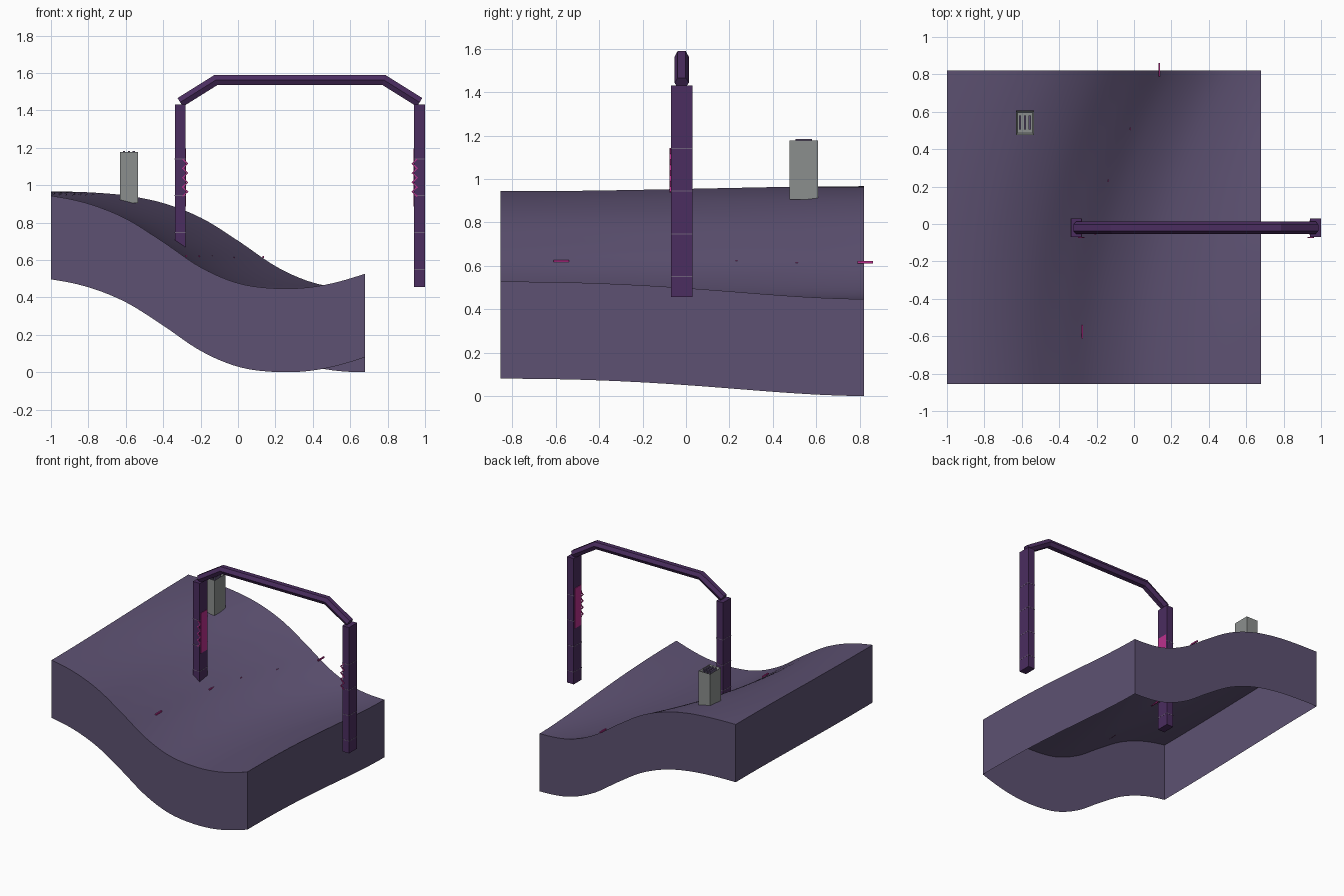
import bpy, bmesh, math
from mathutils import Vector, Matrix

if "Cube" in bpy.data.objects:
    bpy.data.objects.remove(bpy.data.objects["Cube"])


def material(name, rgb):
    m = bpy.data.materials.new(name)
    m.use_nodes = True
    m.diffuse_color = (*rgb, 1)
    bsdf = next(n for n in m.node_tree.nodes if n.type == "BSDF_PRINCIPLED")
    bsdf.inputs["Base Color"].default_value = (*rgb, 1)
    return m


DUSK = material("dusky purple", (0.11, 0.083, 0.168))
FRAME = material("deep violet", (0.07, 0.026, 0.115))
GREY = material("stone grey", (0.26, 0.275, 0.27))
PINK = material("magenta", (0.50, 0.03, 0.27))
BAND = material("band grey purple", (0.16, 0.12, 0.2))


def finish(name, bm, mat):
    bmesh.ops.recalc_face_normals(bm, faces=bm.faces)
    mesh = bpy.data.meshes.new(name)
    bm.to_mesh(mesh)
    bm.free()
    mesh.materials.append(mat)
    obj = bpy.data.objects.new(name, mesh)
    bpy.context.collection.objects.link(obj)
    return obj


def box(name, center, size, mat, turn=0):
    bm = bmesh.new()
    m = Matrix.Translation(center) @ Matrix.Rotation(turn, 4, "Z") @ Matrix.Diagonal((*size, 1))
    bmesh.ops.create_cube(bm, size=1, matrix=m)
    return finish(name, bm, mat)


def sweep(name, path, section, mat):
    """Sweep a section (depth, normal offset) along a path lying in the xz plane, mitred."""
    bm = bmesh.new()
    pts = [Vector(p) for p in path]
    rings = []
    for i, p in enumerate(pts):
        a = (p - pts[i - 1]).normalized() if i else None
        b = (pts[i + 1] - p).normalized() if i < len(pts) - 1 else None
        t = ((a or b) + (b or a)).normalized()
        n = Vector((-t.z, 0, t.x))
        n /= max(t.dot(a or b), 0.5)
        rings.append([bm.verts.new(p + n * v + Vector((0, u, 0))) for u, v in section])
    k = len(section)
    for r, s in zip(rings, rings[1:]):
        for j in range(k):
            bm.faces.new((r[j], r[(j + 1) % k], s[(j + 1) % k], s[j]))
    bm.faces.new(rings[0])
    bm.faces.new(rings[-1])
    return finish(name, bm, mat)


# Terrain: one wave profile whose crest drifts sideways towards the back
X0, X1, Y0, Y1, THICK = -1.0, 0.68, -0.855, 0.82, 0.447
WAVE = [0.52, 0.52, 0.515, 0.497, 0.455, 0.375, 0.25, 0.115, 0.03, 0.002, 0.01, 0.055, 0.13]


def wave(x):
    f = (x + 1.6) / 0.2
    i = max(1, min(len(WAVE) - 3, int(f)))
    t = f - i
    a, b, c, d = WAVE[i - 1:i + 3]
    return b + t / 2 * (c - a + t * (2 * a - 5 * b + 4 * c - d + t * (3 * (b - c) + d - a)))


def ground(x, y):
    return THICK + wave(x - 0.41 * ((y - Y0) / (Y1 - Y0)) ** 2.2)


bm = bmesh.new()
bmesh.ops.create_grid(bm, x_segments=48, y_segments=40, size=1)
for v in bm.verts:
    x = X0 + (v.co.x + 1) / 2 * (X1 - X0)
    y = Y0 + (v.co.y + 1) / 2 * (Y1 - Y0)
    v.co = (x, y, ground(x, y))
# Skirt walls hang from the rim, the underside stays open
rim = [e for e in bm.edges if e.is_boundary]
skirt = bmesh.ops.extrude_edge_only(bm, edges=rim)["geom"]
bmesh.ops.translate(bm, vec=(0, 0, -THICK),
                    verts=[g for g in skirt if isinstance(g, bmesh.types.BMVert)])
terrain = finish("terrain", bm, DUSK)
low = min(v.co.z for v in terrain.data.vertices)
for v in terrain.data.vertices:
    v.co.z -= low
bpy.context.view_layer.objects.active = terrain
terrain.select_set(True)
bpy.ops.object.shade_smooth_by_angle(angle=math.radians(35))
terrain.select_set(False)

# Gate legs with seams, inner panels and zigzag strips
MID, LEG_Y = 0.331, -0.02
for side, word in ((-1, "right"), (1, "left")):
    cx = MID + side * 0.64
    box(f"{word}_leg", (cx, LEG_Y, 0.943), (0.058, 0.098, 0.975), FRAME)
    for i in range(4):
        box(f"{word}_leg_band_{i + 1}", (cx, LEG_Y, 0.55 + i * 0.197), (0.06, 0.1, 0.005), BAND)
    inner = cx - side * 0.029
    box(f"{word}_leg_panel", (inner, LEG_Y, 1.04), (0.006, 0.08, 0.31), PINK)
    zig = [(inner + side * (0.016 if i % 2 == 0 else -0.01), LEG_Y - 0.052, 0.94 + i * 0.025)
           for i in range(9)]
    h = 0.003
    sweep(f"{word}_leg_zigzag", zig, [(-h, -h), (h, -h), (h, h), (-h, h)], PINK)

# Gate beam with angled shoulders
hexagon = [(-0.018, -0.027), (0.018, -0.027), (0.033, 0),
           (0.018, 0.027), (-0.018, 0.027), (-0.033, 0)]
path = [(MID - 0.64, LEG_Y, 1.443), (MID - 0.448, LEG_Y, 1.563),
        (MID + 0.448, LEG_Y, 1.563), (MID + 0.64, LEG_Y, 1.443)]
sweep("gate_beam", path, hexagon, FRAME)

# Stone vent with a recessed top and three bars
bm = bmesh.new()
VX, VY = -0.583, 0.542
bmesh.ops.create_cube(bm, size=1, matrix=Matrix.Translation((VX, VY, 1.041))
                      @ Matrix.Diagonal((0.098, 0.13, 0.272, 1)))
bm.faces.ensure_lookup_table()
top = max(bm.faces, key=lambda f: f.calc_center_median().z)
bmesh.ops.inset_individual(bm, faces=[top], thickness=0.014)
bmesh.ops.translate(bm, verts=top.verts, vec=(0, 0, -0.02))
finish("vent", bm, GREY)
for i in (-1, 0, 1):
    box(f"vent_bar_{i + 2}", (VX + i * 0.026, VY, 1.17), (0.012, 0.075, 0.026), DUSK)

# Marker sticks lying along the slope
markers = [(-0.277, -0.575, 0.622), (-0.208, -0.02, 0.62), (-0.14, 0.263, 0.62),
           (-0.02, 0.54, 0.61), (0.135, 0.825, 0.616)]
for i, p in enumerate(markers):
    box(f"marker_{i + 1}", p, (0.009, 0.072, 0.01), PINK, -0.12 if i == 3 else 0)
